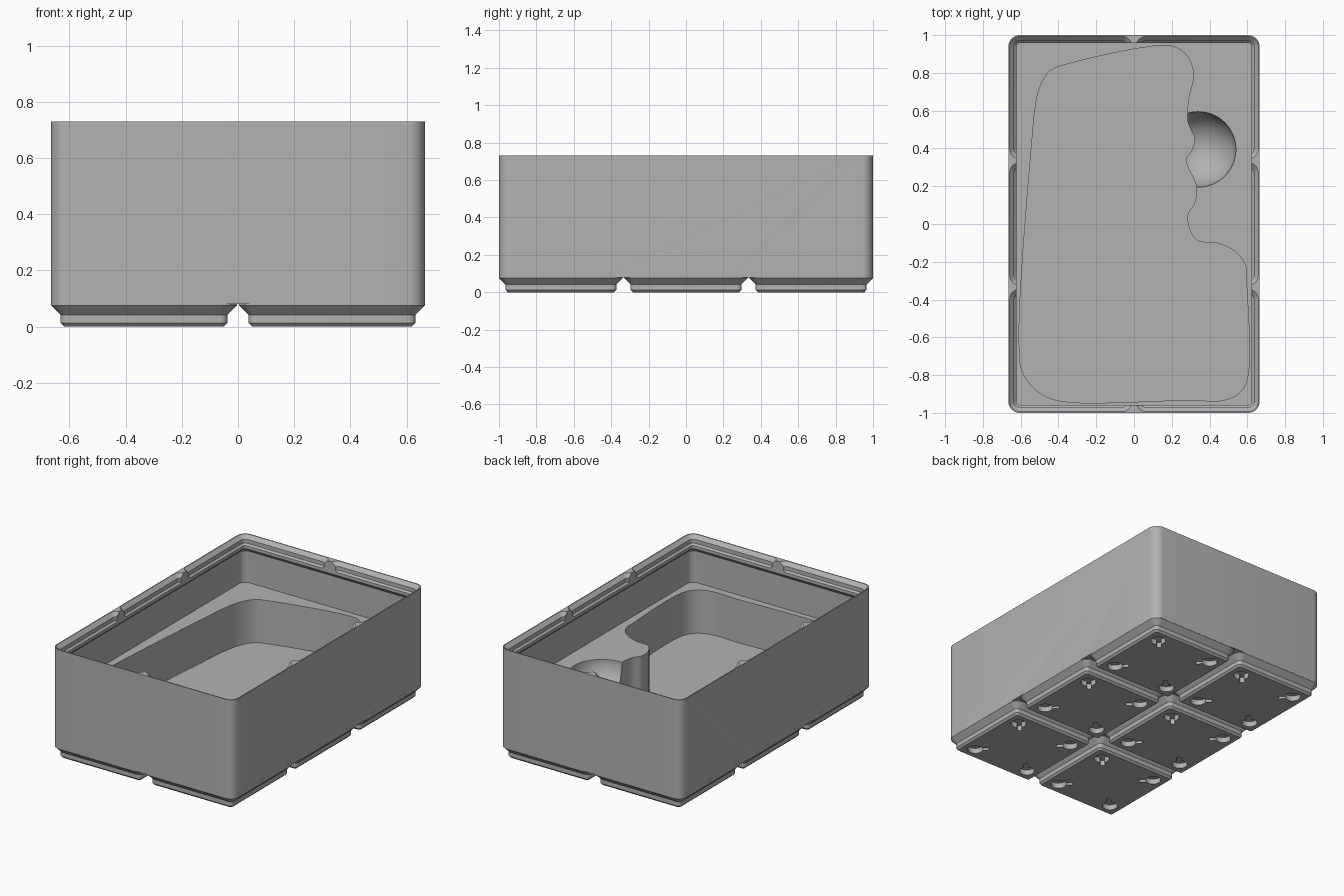
import bpy, bmesh, math
from mathutils import Vector

if "Cube" in bpy.data.objects:
    bpy.data.objects.remove(bpy.data.objects["Cube"], do_unlink=True)

PITCH = 0.669
HX, HY, TOP = 0.665, 1.0, 0.73
FLOOR, POCKET_Z = 0.415, 0.13
CELLS = [(PITCH * (i - 0.5), PITCH * (j - 1)) for i in range(2) for j in range(3)]

grey = bpy.data.materials.new("plain grey")
grey.use_nodes = True
grey.diffuse_color = (0.45, 0.45, 0.45, 1)
grey.node_tree.nodes["Principled BSDF"].inputs["Base Color"].default_value = (0.45, 0.45, 0.45, 1)


def make_object(name, bm):
    bmesh.ops.recalc_face_normals(bm, faces=bm.faces)
    mesh = bpy.data.meshes.new(name)
    bm.to_mesh(mesh)
    bm.free()
    mesh.materials.append(grey)
    obj = bpy.data.objects.new(name, mesh)
    bpy.context.collection.objects.link(obj)
    return obj


def loft(bm, rings):
    """Skin a stack of equal-length point rings and cap both ends."""
    loops = [[bm.verts.new(p) for p in ring] for ring in rings]
    n = len(loops[0])
    for a, b in zip(loops, loops[1:]):
        for k in range(n):
            bm.faces.new((a[k], a[(k + 1) % n], b[(k + 1) % n], b[k]))
    bm.faces.new(loops[0][::-1])
    bm.faces.new(loops[-1])


def rounded_rect(cx, cy, hx, hy, r, z, steps=8):
    pts = []
    for q, (sx, sy) in enumerate([(1, 1), (-1, 1), (-1, -1), (1, -1)]):
        for k in range(steps + 1):
            a = (q + k / steps) * math.pi / 2
            pts.append((cx + sx * (hx - r) + r * math.cos(a),
                        cy + sy * (hy - r) + r * math.sin(a), z))
    return pts


def prism(bm, outline, z0, z1):
    loft(bm, [[(x, y, z) for x, y in outline] for z in (z0, z1)])


def smooth_outline(pts, steps=6):
    """Closed centripetal spline through the points."""
    pts = [Vector(p) for p in pts]
    n, out = len(pts), []
    for i in range(n):
        p = [pts[(i + k - 1) % n] for k in range(4)]
        t = [0]
        for a, b in zip(p, p[1:]):
            t.append(t[-1] + math.sqrt((b - a).length))
        for s in range(steps):
            u = t[1] + (t[2] - t[1]) * s / steps
            mix = lambda a, b, i0, i1: a + (b - a) * ((u - t[i0]) / (t[i1] - t[i0]))
            a1, a2, a3 = (mix(p[k], p[k + 1], k, k + 1) for k in range(3))
            out.append(mix(mix(a1, a2, 0, 2), mix(a2, a3, 1, 3), 1, 2)[:])
    return out


def combine(target, tool, operation):
    mod = target.modifiers.new(tool.name, "BOOLEAN")
    mod.operation, mod.solver, mod.object = operation, "EXACT", tool
    bpy.context.view_layer.objects.active = target
    bpy.ops.object.modifier_apply(modifier=mod.name)
    bpy.data.objects.remove(tool, do_unlink=True)


# Outer walls
bm = bmesh.new()
loft(bm, [rounded_rect(0, 0, HX, HY, 0.06, z) for z in (0.08, TOP)])
bin_body = make_object("storage_bin", bm)

# Six stepped feet
bm = bmesh.new()
FOOT = [(0.284, 0.013, 0), (0.2965, 0.0255, 0.0128), (0.2965, 0.0255, 0.0414),
        (0.3307, 0.06, 0.0757), (0.3307, 0.06, 0.1)]
for cx, cy in CELLS:
    loft(bm, [rounded_rect(cx, cy, h, h, r, z) for h, r, z in FOOT])
combine(bin_body, make_object("feet", bm), "UNION")

# Upper cavity, with a sloped support under the rim
bm = bmesh.new()
CAVITY = [(0.015, 0.045, FLOOR), (0.015, 0.045, 0.623),
          (0.042, 0.018, 0.65), (0.042, 0.018, 0.8)]
loft(bm, [rounded_rect(0, 0, HX - d, HY - d, r, z) for d, r, z in CAVITY])
combine(bin_body, make_object("cavity", bm), "DIFFERENCE")

# Stacking rim, stepped per cell so small ridges stay between cells
bm = bmesh.new()
RIM = [(0.288, 0.017, 0.669), (0.3005, 0.03, 0.681),
       (0.3005, 0.03, 0.7065), (0.325, 0.054, 0.731), (0.325, 0.054, 0.8)]
for cx, cy in CELLS:
    loft(bm, [rounded_rect(cx, cy, h, h, r, z) for h, r, z in RIM])
combine(bin_body, make_object("rim_steps", bm), "DIFFERENCE")

# Tool-shaped pocket
OUTLINE = [(.16, .945), (.24, .925), (.29, .875), (.315, .79), (.288, .66), (.285, .54),
           (.32, .45), (.305, .39), (.275, .34), (.33, .2), (.32, .11), (.285, .05),
           (.295, -.03), (.34, -.09), (.435, -.1), (.535, -.145), (.59, -.22),
           (.595, -.3), (.6, -.82), (.55, -.9), (.46, -.935), (.3, -.932),
           (-.37, -.94), (-.49, -.9), (-.57, -.82), (-.605, -.72), (-.535, .5),
           (-.525, .6), (-.5, .72), (-.445, .81), (-.34, .85)]
bm = bmesh.new()
prism(bm, smooth_outline(OUTLINE), POCKET_Z, 0.5)
combine(bin_body, make_object("pocket", bm), "DIFFERENCE")

# Round finger scoop
bm = bmesh.new()
bmesh.ops.create_uvsphere(bm, u_segments=48, v_segments=25, radius=0.2)
bmesh.ops.translate(bm, verts=bm.verts, vec=(0.34, 0.395, FLOOR))
combine(bin_body, make_object("finger_scoop", bm), "DIFFERENCE")

# Magnet holes with a release slot toward each cell centre
bm = bmesh.new()
R, SLOT, W = 0.047, 0.085, 0.014
for cx, cy in CELLS:
    for sx in (-1, 1):
        for sy in (-1, 1):
            turn = math.atan2(-sy, -sx)
            edge = math.asin(W / R)
            pts = [Vector((SLOT, -W)), Vector((SLOT, W))]
            for k in range(25):
                a = edge + (2 * math.pi - 2 * edge) * k / 24
                pts.append(Vector((R * math.cos(a), R * math.sin(a))))
            c, s = math.cos(turn), math.sin(turn)
            prism(bm, [(cx + sx * 0.207 + p.x * c - p.y * s,
                        cy + sy * 0.207 + p.x * s + p.y * c) for p in pts], -0.02, 0.035)
combine(bin_body, make_object("magnet_holes", bm), "DIFFERENCE")

# Smooth rounded corners, keep hard edges
bpy.ops.object.select_all(action="DESELECT")
bin_body.select_set(True)
bpy.context.view_layer.objects.active = bin_body
bpy.ops.object.shade_smooth_by_angle(angle=math.radians(30))
